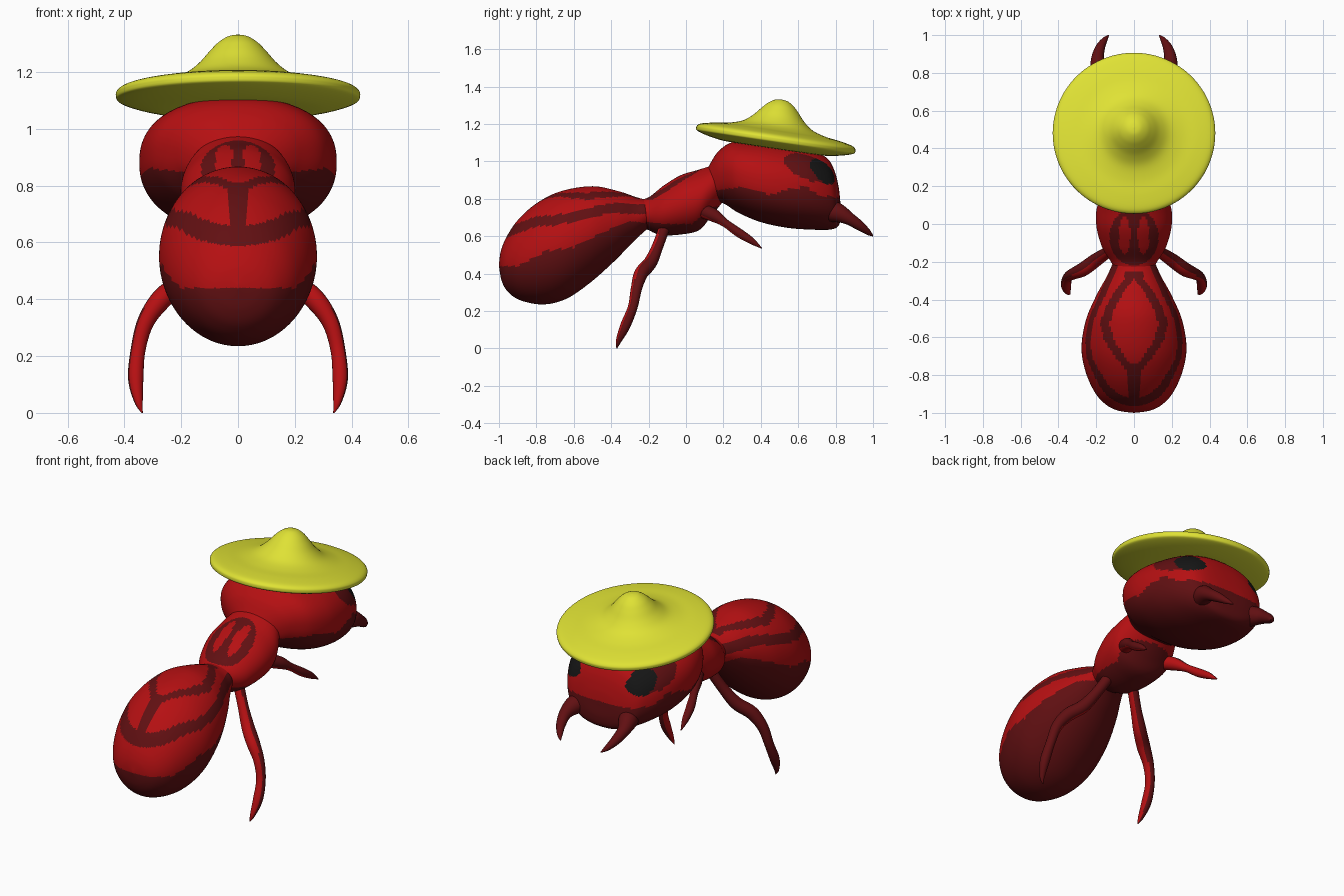
import bpy, bmesh, math
from mathutils import Vector, Matrix

if "Cube" in bpy.data.objects:
    bpy.data.objects.remove(bpy.data.objects["Cube"])


def material(name, rgb):
    m = bpy.data.materials.new(name)
    m.diffuse_color = (*rgb, 1)
    m.use_nodes = True
    m.node_tree.nodes["Principled BSDF"].inputs["Base Color"].default_value = m.diffuse_color
    return m


RED, DARK, BLACK = 0, 1, 2
BODY = [material("bright red", (0.46, 0.005, 0.006)),
        material("dark red", (0.12, 0.005, 0.006)),
        material("eye black", (0.008, 0.008, 0.008))]
YELLOW = [material("straw yellow", (0.74, 0.76, 0.035))]


def spline(pts, n):
    """Catmull-Rom resampling of tuples, n steps per span."""
    out = []
    for i in range(len(pts) - 1):
        a, b, c, d = (pts[max(i - 1, 0)], pts[i], pts[i + 1], pts[min(i + 2, len(pts) - 1)])
        for k in range(n):
            t = k / n
            out.append([0.5 * (2 * q + (r - p) * t + (2 * p - 5 * q + 4 * r - s) * t * t
                               + (3 * q - p - 3 * r + s) * t ** 3)
                        for p, q, r, s in zip(a, b, c, d)])
    return out + [list(pts[-1])]


def interp(table, v):
    for (a, p), (b, q) in zip(table, table[1:]):
        if v <= b:
            return p + (q - p) * max(0, (v - a) / (b - a))
    return table[-1][1]


def skin(name, rings, mats, rule=None):
    """Skin closed rings into a smooth solid; rule(centre, normal) picks the colour."""
    bm = bmesh.new()
    vr = [[bm.verts.new(p) for p in ring] for ring in rings]
    n = len(vr[0])
    for a, b in zip(vr, vr[1:]):
        for i in range(n):
            bm.faces.new((a[i], a[(i + 1) % n], b[(i + 1) % n], b[i]))
    bm.faces.new(vr[0])
    bm.faces.new(vr[-1])
    bmesh.ops.remove_doubles(bm, verts=bm.verts, dist=1e-5)
    bmesh.ops.recalc_face_normals(bm, faces=bm.faces)
    bm.normal_update()
    for f in bm.faces:
        f.smooth = True
        if rule:
            f.material_index = rule(f.calc_center_median(), f.normal)
    me = bpy.data.meshes.new(name)
    bm.to_mesh(me)
    bm.free()
    for m in mats:
        me.materials.append(m)
    ob = bpy.data.objects.new(name, me)
    bpy.context.collection.objects.link(ob)
    return ob


def body(name, stations, rule, power=2.0, seg=112, steps=12):
    """Stations: top y, top z, bottom y, bottom z, half width."""
    rings = []
    for ty, tz, by, bz, w in spline(stations, steps):
        ring = []
        for i in range(seg):
            a = 2 * math.pi * (i + 0.5) / seg
            c, s = (math.copysign(abs(f(a)) ** (2 / power), f(a)) for f in (math.cos, math.sin))
            ring.append(((max(w, 0) * s), (ty + by) / 2 + c * (ty - by) / 2,
                         (tz + bz) / 2 + c * (tz - bz) / 2))
        rings.append(ring)
    return skin(name, rings, BODY, rule)


def limb(name, path, side, rule):
    """Path: x, y, z, radius; side mirrors x."""
    pts = spline([(side * x, y, z, r) for x, y, z, r in path], 8)
    rings = []
    for i, p in enumerate(pts):
        t = (Vector(pts[min(i + 1, len(pts) - 1)][:3]) - Vector(pts[max(i - 1, 0)][:3])).normalized()
        u = t.cross(Vector((0.3 * side, 1, 0.2))).normalized()
        v = t.cross(u)
        rings.append([Vector(p[:3]) + max(p[3], 0.001) * (math.cos(k * math.pi / 10) * u + math.sin(k * math.pi / 10) * v)
                      for k in range(20)])
    return skin(name, rings, BODY, rule)


# Abdomen: dark belly, side band, and a dark diamond outline with a stem on the back
BELLY = [(-1, .44), (-.9, .44), (-.75, .52), (-.6, .54), (-.45, .62), (-.3, .68), (-.2, .67)]
BAND = [(-1, .60), (-.93, .63), (-.8, .68), (-.7, .685), (-.6, .705), (-.5, .73), (-.4, .75), (-.25, .745)]
DIAMOND = [(-.76, 0), (-.7, .05), (-.62, .105), (-.53, .13), (-.44, .10), (-.36, .055), (-.29, 0)]


def abdomen_colour(c, n):
    ax = abs(c.x)
    if c.z < interp(BELLY, c.y) or abs(c.z - interp(BAND, c.y)) < 0.027:
        return DARK
    if c.z > interp(BAND, c.y):
        d = interp(DIAMOND, c.y)
        if -.80 < c.y < -.25 and d <= ax < d + 0.05 * min(1, (c.y + .82) / .06):
            return DARK
        if c.y < -.74 and ax < 0.032:
            return DARK
    return RED


body("abdomen", [(-1, .45, -1, .44, 0), (-.99, .52, -.985, .36, .085), (-.96, .595, -.95, .3, .15),
                 (-.90, .685, -.88, .255, .208), (-.80, .775, -.76, .235, .257),
                 (-.67, .84, -.64, .265, .278), (-.5, .867, -.52, .345, .255),
                 (-.36, .84, -.40, .45, .20), (-.27, .81, -.29, .56, .145),
                 (-.22, .797, -.21, .635, .115), (-.15, .79, -.15, .66, .08)], abdomen_colour)


# Thorax: dark saddle with two red slots, dark underside
def thorax_colour(c, n):
    ax = abs(c.x)
    if c.z < interp([(-.25, .68), (-.12, .665), (.03, .665), (.15, .76)], c.y):
        return DARK
    if c.z > 0.78 and (ax / .13) ** 2 + ((c.y + .07) / .15) ** 2 < 1:
        slot = ((ax - .05) / .03) ** 2 + ((c.y + .06) / .10) ** 2 < 1
        return RED if slot else DARK
    return RED


body("thorax", [(-.27, .79, -.25, .66, .09), (-.20, .808, -.20, .632, .122), (-.12, .87, -.13, .605, .168),
                (-.03, .925, -.02, .61, .197), (.06, .953, .07, .632, .20),
                (.13, .975, .13, .70, .18), (.21, 1.0, .21, .80, .13)], thorax_colour)

# Head: dark jaw, dark patch behind each black eye
JAW = [(.12, .84), (.2, .85), (.31, .865), (.45, .82), (.56, .855), (.64, .865), (.71, .82), (.85, .80)]


def in_ellipse(c, y, z, a, b, angle):
    dy, dz = c.y - y, c.z - z
    u = dy * math.cos(angle) + dz * math.sin(angle)
    v = dz * math.cos(angle) - dy * math.sin(angle)
    return (u / a) ** 2 + (v / b) ** 2 < 1


def head_colour(c, n):
    if abs(c.x) > 0.1:
        if in_ellipse(c, .73, .945, .085, .043, math.radians(-48)):
            return BLACK
        if in_ellipse(c, .655, .965, .14, .062, math.radians(-22)):
            return DARK
    return DARK if c.z < interp(JAW, c.y) else RED


body("head", [(.12, .97, .15, .77, .13), (.17, 1.05, .20, .775, .215), (.25, 1.103, .28, .725, .30),
              (.38, 1.11, .40, .675, .343), (.52, 1.095, .54, .645, .343), (.65, 1.07, .67, .635, .312),
              (.75, 1.02, .77, .635, .255), (.79, .96, .815, .655, .20),
              (.815, .87, .828, .71, .11), (.825, .785, .825, .78, 0)], head_colour, power=2.3)

# Limbs, mirrored
HIND = [(.08, -.11, .66, .03), (.14, -.15, .55, .03), (.20, -.19, .46, .036), (.27, -.24, .40, .037),
        (.325, -.265, .32, .03), (.352, -.285, .22, .026), (.36, -.325, .12, .027),
        (.35, -.36, .04, .015), (.337, -.37, .0, .002)]
FORE = [(.13, .08, .74, .04), (.17, .15, .71, .035), (.20, .21, .67, .022),
        (.225, .28, .62, .024), (.24, .35, .575, .018), (.25, .405, .535, .002)]
JAWS = [(.15, .74, .74, .06), (.18, .81, .725, .052), (.193, .87, .695, .035),
        (.18, .93, .655, .026), (.155, .975, .62, .015), (.133, 1.0, .60, .002)]
for side, label in ((1, "right"), (-1, "left")):
    def limb_colour(c, n, s=side):
        return DARK if n.x * s * 0.7 + n.y * 0.7 > 0.15 else RED
    limb("hind_leg_" + label, HIND, side, limb_colour)
    limb("front_leg_" + label, FORE, side, limb_colour)
    limb("mandible_" + label, JAWS, side, lambda c, n: DARK)

# Hat: lathed brim and crown, tilted forward
TOP = [(.001, .216), (.035, .21), (.07, .188), (.10, .157), (.14, .112), (.19, .075), (.26, .053),
       (.34, .041), (.405, .027), (.428, .012), (.43, -.004)]
UNDER = [(.43, -.004), (.42, -.016), (.36, -.034), (.27, -.048), (.14, -.05), (.001, -.05)]
profile = spline(TOP, 5) + spline(UNDER, 4)[1:]
hat = skin("hat", [[(r * math.cos(2 * math.pi * k / 96), r * math.sin(2 * math.pi * k / 96), z)
                    for k in range(96)] for r, z in profile], YELLOW)
hat.matrix_world = Matrix.Translation((0, .48, 1.117)) @ Matrix.Rotation(math.radians(-8.4), 4, 'X')
